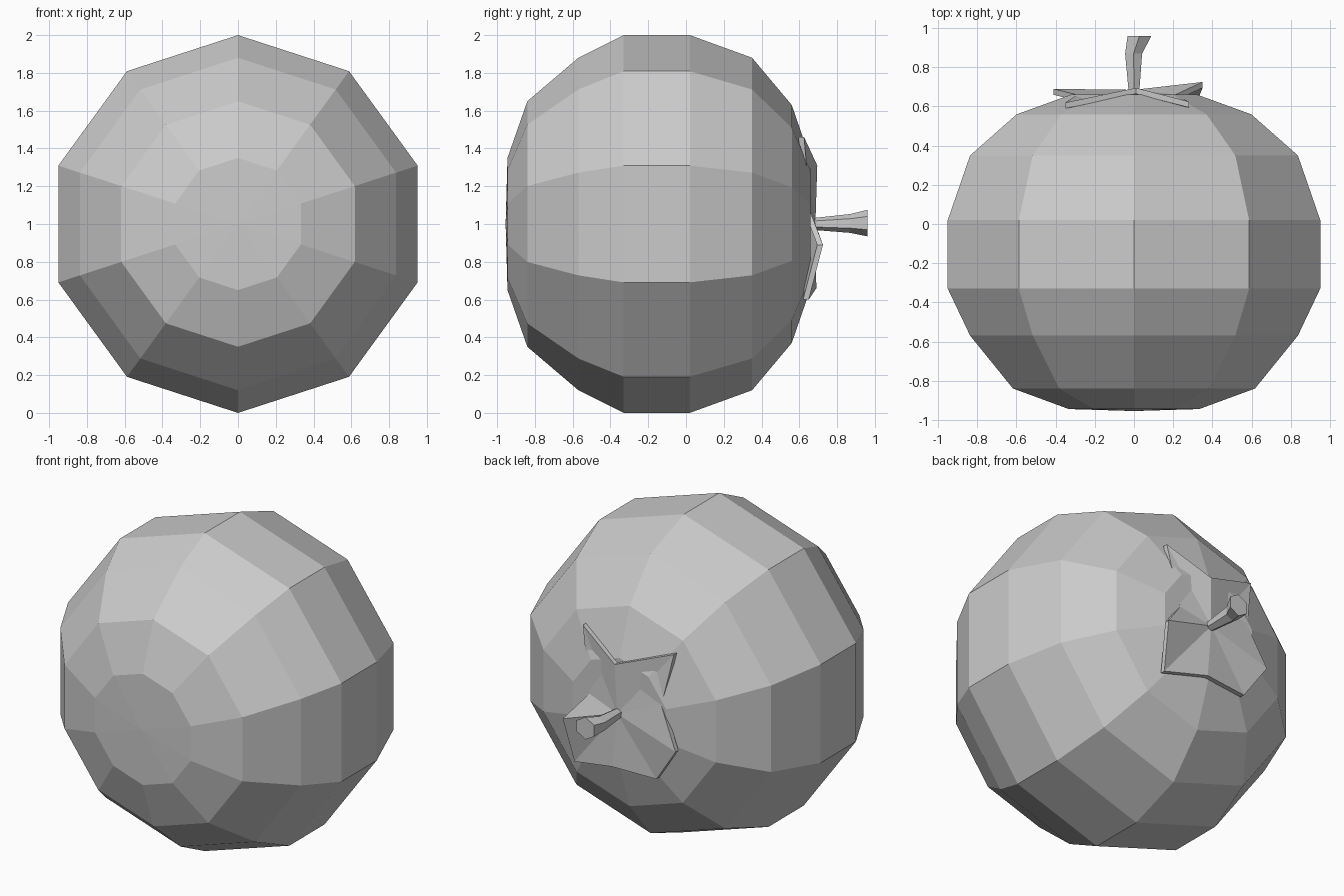
import bpy
from math import sin, cos, pi

if "Cube" in bpy.data.objects:
    bpy.data.objects.remove(bpy.data.objects["Cube"])


def make_object(name, verts, faces):
    mesh = bpy.data.meshes.new(name)
    mesh.from_pydata(verts, [], faces)
    mesh.update()
    obj = bpy.data.objects.new(name, mesh)
    bpy.context.collection.objects.link(obj)
    return obj


def lathe(name, sides, rings, poles=None):
    """Rings (x, y, z, radius) around the y axis, first vertex at the top."""
    verts, faces = [], []
    for x, y, z, r in rings:
        for i in range(sides):
            a = pi / 2 - 2 * pi * i / sides
            verts.append((x + r * cos(a), y, z + r * sin(a)))
    for k in range(len(rings) - 1):
        for i in range(sides):
            j = (i + 1) % sides
            a, b = k * sides, (k + 1) * sides
            faces.append((a + i, b + i, b + j, a + j))
    last = (len(rings) - 1) * sides
    if poles:
        f, b = len(verts), len(verts) + 1
        verts += [(0, poles[0], 1), (0, poles[1], 1)]
        for i in range(sides):
            j = (i + 1) % sides
            faces.append((f, i, j))
            faces.append((b, last + j, last + i))
    else:
        faces.append(tuple(range(sides)))
        faces.append(tuple(last + i for i in reversed(range(sides))))
    return make_object(name, verts, faces)


# Fruit body lying on its side, ten facets
profile = [(-0.945, 0.35), (-0.84, 0.65), (-0.57, 0.88), (-0.33, 1.0),
           (0.02, 1.0), (0.35, 0.88), (0.56, 0.63), (0.66, 0.34)]
lathe("fruit_body", 10, [(0, y, 1, r) for y, r in profile], (-0.955, 0.655))

# Leafy cap: an uneven star fanned around the stem, with a little thickness
outline = [(0.28, 0.625, 1.46), (0.01, 0.695, 1.31), (-0.35, 0.62, 1.44),
           (-0.29, 0.66, 1.12), (-0.41, 0.69, 0.87), (-0.26, 0.665, 0.65),
           (0.03, 0.69, 0.66), (0.32, 0.65, 0.60), (0.35, 0.725, 0.89),
           (0.21, 0.66, 1.06)]
n = len(outline)
verts = outline + [(x, y - 0.03, z) for x, y, z in outline]
verts += [(0, 0.685, 1.0), (0, 0.655, 1.0)]
faces = []
for i in range(n):
    j = (i + 1) % n
    faces += [(2 * n, j, i), (2 * n + 1, n + i, n + j), (i, j, n + j, n + i)]
cap = make_object("leaf_cap", verts, faces)

# Six sided stem, flaring and bending to one side
stem = lathe("stem", 6, [(0, 0.66, 1.0, 0.03), (-0.002, 0.87, 1.003, 0.05),
                         (0.028, 0.96, 1.005, 0.07)])

# Consistent outward normals
import bmesh
for obj in list(bpy.context.collection.objects):
    bm = bmesh.new()
    bm.from_mesh(obj.data)
    bmesh.ops.recalc_face_normals(bm, faces=bm.faces)
    bm.to_mesh(obj.data)
    bm.free()
